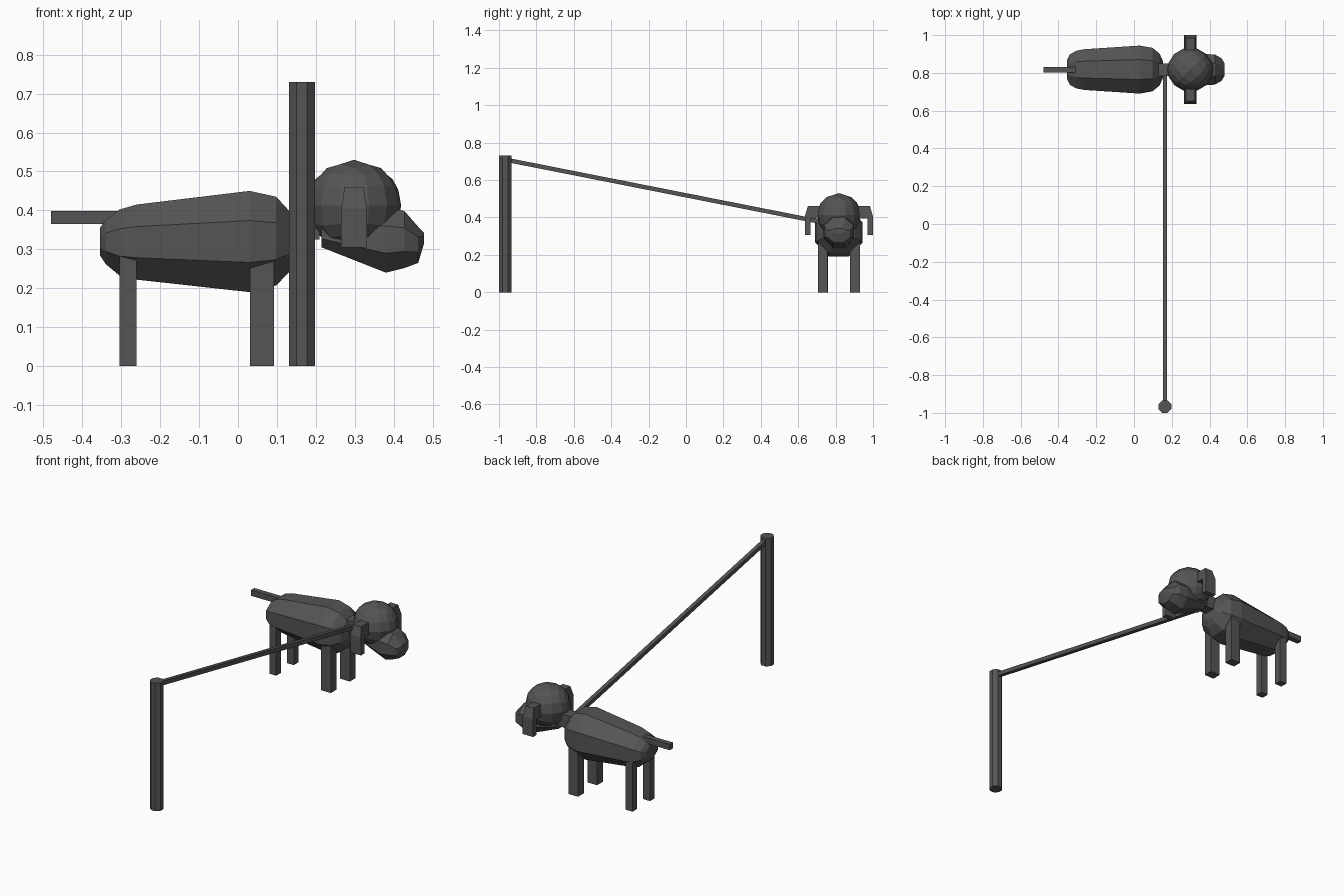
import bpy, bmesh, math
from mathutils import Vector, Matrix

if "Cube" in bpy.data.objects:
    bpy.data.objects.remove(bpy.data.objects["Cube"])

CY = 0.8175  # centre line of the dog

grey = bpy.data.materials.new("dark grey")
grey.diffuse_color = (0.09, 0.09, 0.09, 1)
grey.use_nodes = True
grey.node_tree.nodes["Principled BSDF"].inputs["Base Color"].default_value = grey.diffuse_color


def finish(bm, name):
    bmesh.ops.recalc_face_normals(bm, faces=bm.faces[:])
    me = bpy.data.meshes.new(name)
    bm.to_mesh(me)
    bm.free()
    me.materials.append(grey)
    ob = bpy.data.objects.new(name, me)
    bpy.context.collection.objects.link(ob)
    return ob


def box(name, lo, hi):
    bm = bmesh.new()
    bmesh.ops.create_cube(bm, size=1)
    for v in bm.verts:
        v.co = [(lo[i] + hi[i]) / 2 + v.co[i] * (hi[i] - lo[i]) for i in range(3)]
    return finish(bm, name)


def loft(name, rings):
    """Flat-topped octagons along x: (x, half width, bottom z, top z)."""
    bm = bmesh.new()
    k = 1 / math.cos(math.pi / 8)
    loops = []
    for x, hy, z0, z1 in rings:
        loop = []
        for i in range(8):
            a = (i + 0.5) * math.pi / 4
            loop.append(bm.verts.new((x, CY + hy * k * math.cos(a),
                                      (z0 + z1) / 2 + (z1 - z0) / 2 * k * math.sin(a))))
        loops.append(loop)
    for a, b in zip(loops, loops[1:]):
        for i in range(8):
            j = (i + 1) % 8
            bm.faces.new((a[i], a[j], b[j], b[i]))
    bm.faces.new(loops[0])
    bm.faces.new(loops[-1])
    return finish(bm, name)


# Body
loft("body", [(-0.355, 0.050, 0.285, 0.355), (-0.340, 0.080, 0.262, 0.375),
              (-0.305, 0.100, 0.233, 0.402), (-0.260, 0.108, 0.222, 0.415),
              (0.030, 0.127, 0.190, 0.450), (0.098, 0.115, 0.207, 0.435),
              (0.135, 0.085, 0.245, 0.395), (0.153, 0.045, 0.280, 0.360)])

# Head: faceted ball made from a subdivided cube
bm = bmesh.new()
bmesh.ops.create_cube(bm, size=2)
bmesh.ops.subdivide_edges(bm, edges=bm.edges[:], cuts=3, use_grid_fill=True)
for v in bm.verts:
    v.co.normalize()
bmesh.ops.rotate(bm, verts=bm.verts[:], matrix=Matrix.Rotation(math.pi / 4, 3, 'Z'))
for v in bm.verts:
    v.co = Vector((v.co.x * 0.121 + 0.298, v.co.y * 0.116 + CY, v.co.z * 0.117 + 0.413))
finish(bm, "head")

# Muzzle and jaw
loft("muzzle", [(0.215, 0.055, 0.305, 0.380), (0.380, 0.082, 0.240, 0.410),
                (0.428, 0.080, 0.252, 0.398), (0.463, 0.060, 0.265, 0.358),
                (0.478, 0.035, 0.315, 0.342)])

# Hanging ears: bent profile extruded across x, narrower at the top
profile = [(0.085, 0.46), (0.166, 0.46), (0.1825, 0.405), (0.1825, 0.305),
           (0.152, 0.305), (0.152, 0.395), (0.085, 0.395)]
for side, label in ((-1, "right_ear"), (1, "left_ear")):
    bm = bmesh.new()
    caps = []
    for sx in (-1, 1):
        caps.append([bm.verts.new((0.298 + sx * (0.024 if z > 0.43 else 0.033),
                                   CY + side * y, z)) for y, z in profile])
        bm.faces.new(caps[-1])
    n = len(profile)
    for i in range(n):
        j = (i + 1) % n
        bm.faces.new((caps[0][i], caps[0][j], caps[1][j], caps[1][i]))
    finish(bm, label)

# Neck and tail
box("neck", (0.125, CY - 0.033, 0.325), (0.21, CY + 0.033, 0.400))
box("tail", (-0.48, CY - 0.015, 0.365), (-0.30, CY + 0.015, 0.398))

# Legs
for side, label in ((-1, "right"), (1, "left")):
    for part, x0, x1, a, b in (("front_leg", 0.031, 0.092, 0.060, 0.112),
                               ("back_leg", -0.305, -0.261, 0.058, 0.100)):
        ys = sorted((CY + side * a, CY + side * b))
        box(label + "_" + part, (x0, ys[0], 0), (x1, ys[1], 0.29))

# Post
bm = bmesh.new()
bmesh.ops.create_cone(bm, cap_ends=True, segments=8, radius1=0.036, radius2=0.036, depth=0.73)
bmesh.ops.rotate(bm, verts=bm.verts[:], matrix=Matrix.Rotation(math.pi / 8, 3, 'Z'))
bmesh.ops.translate(bm, verts=bm.verts[:], vec=(0.164, -0.9667, 0.365))
finish(bm, "post")

# Taut lead from post to neck
a, b = Vector((0.164, -0.96, 0.708)), Vector((0.164, CY, 0.357))
rope = box("lead", (-0.0115, -0.0115, -0.5), (0.0115, 0.0115, 0.5))
d = b - a
rot = Matrix.Rotation(-math.atan2(d.y, d.z), 4, 'X')
rope.data.transform(Matrix.Translation((a + b) / 2) @ rot @ Matrix.Diagonal((1, 1, d.length, 1)))
